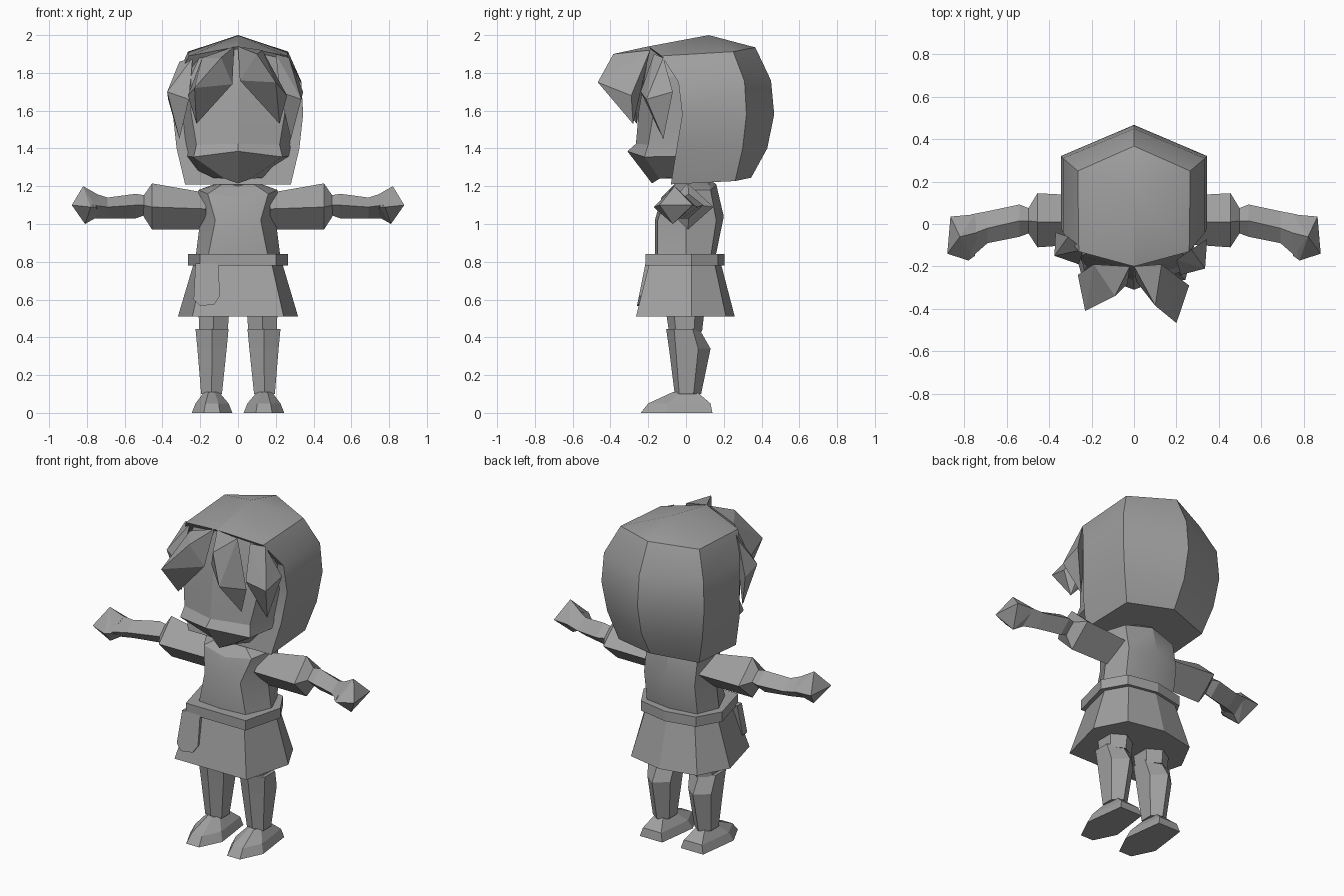
import bpy, bmesh, math
from mathutils import Vector

grey = bpy.data.materials.new("plain_grey")
grey.diffuse_color = (0.35, 0.35, 0.35, 1)


def finish(name, bm, smooth=0):
    bmesh.ops.remove_doubles(bm, verts=bm.verts, dist=0.0005)
    bmesh.ops.recalc_face_normals(bm, faces=bm.faces)
    me = bpy.data.meshes.new(name)
    bm.to_mesh(me)
    bm.free()
    me.materials.append(grey)
    if smooth:
        me.shade_smooth()
        me.set_sharp_from_angle(angle=math.radians(smooth))
    ob = bpy.data.objects.new(name, me)
    bpy.context.collection.objects.link(ob)
    return ob


def loft(name, rings, smooth=0):
    """Skin closed rings of equal length and cap both ends."""
    bm = bmesh.new()
    vs = [[bm.verts.new(p) for p in r] for r in rings]
    n = len(rings[0])
    for a, b in zip(vs, vs[1:]):
        for i in range(n):
            j = (i + 1) % n
            bm.faces.new((a[i], a[j], b[j], b[i]))
    bm.faces.new(vs[0])
    bm.faces.new(vs[-1])
    return finish(name, bm, smooth)


def hull(name, pts):
    """Faceted convex lump around a few corner points."""
    bm = bmesh.new()
    for p in pts:
        bm.verts.new(p)
    res = bmesh.ops.convex_hull(bm, input=bm.verts)
    loose = {g for g in res["geom_interior"] if isinstance(g, bmesh.types.BMVert)}
    bmesh.ops.delete(bm, geom=list(loose), context='VERTS')
    bmesh.ops.dissolve_limit(bm, angle_limit=0.03, verts=bm.verts, edges=bm.edges)
    return finish(name, bm)


def flip(rings):
    return [[(-x, y, z) for x, y, z in r] for r in rings]


def mirrored(half):
    """Complete a left-right symmetric ring given from front centre to back centre."""
    return half + [(-x, y, z) for x, y, z in reversed(half) if abs(x) > 1e-6]


# hair cap: open-fronted shell, each row = height, front edge, corner, back
rows = [
    (1.21, 0.28, -0.08, 0.27, 0.26, 0.345, 1.245),
    (1.40, 0.325, -0.05, 0.32, 0.30, 0.43, 1.40),
    (1.58, 0.345, -0.02, 0.345, 0.32, 0.467, 1.58),
    (1.75, 0.335, -0.04, 0.335, 0.31, 0.45, 1.76),
    (1.89, 0.26, -0.13, 0.265, 0.25, 0.367, 1.935),
]
rings = []
for z, fx, fy, cx, cy, by, bz in rows:
    yf = -0.2 if z > 1.8 else fy
    zf = 1.94 if z > 1.8 else z
    rings.append(mirrored([(0, yf, zf), (fx, fy, z), (cx, cy, (z + bz) / 2), (0, by, bz)]))
cap = loft("hair_cap", rings[:], 0)
bm = bmesh.new()
bm.from_mesh(cap.data)
# raise the crown to a point
bm.faces.ensure_lookup_table()
top = max(bm.faces, key=lambda f: f.calc_center_median().z)
bmesh.ops.poke(bm, faces=[top])["verts"][0].co = (0, 0.12, 2.0)
bmesh.ops.recalc_face_normals(bm, faces=bm.faces)
bm.to_mesh(cap.data)
bm.free()
cap.data.shade_smooth()
cap.data.set_sharp_from_angle(angle=math.radians(24))

# face with protruding lip and tapered jaw
loft("face", [mirrored(h) for h in (
    [(0, -0.18, 1.215), (0.07, -0.14, 1.24), (0.2, 0.0, 1.25), (0, 0.1, 1.24)],
    [(0, -0.31, 1.385), (0.235, -0.22, 1.355), (0.28, 0.0, 1.36), (0, 0.1, 1.36)],
    [(0, -0.265, 1.425), (0.22, -0.2, 1.42), (0.29, 0.0, 1.42), (0, 0.1, 1.42)],
    [(0, -0.25, 1.60), (0.25, -0.17, 1.60), (0.3, 0.0, 1.60), (0, 0.1, 1.60)],
    [(0, -0.22, 1.78), (0.25, -0.15, 1.78), (0.3, -0.02, 1.78), (0, 0.1, 1.78)],
    [(0, -0.19, 1.93), (0.2, -0.13, 1.89), (0.24, -0.04, 1.88), (0, 0.1, 1.92)])], 25)

# fringe and temple locks
hull("fringe_right", [(0.0, -0.2, 1.94), (0.13, -0.19, 1.92), (0.1, -0.385, 1.90),
                      (0.2, -0.467, 1.75), (0.26, -0.29, 1.68), (0.22, -0.28, 1.53),
                      (0.01, -0.27, 1.76)])
hull("fringe_left", [(-0.02, -0.2, 1.94), (-0.19, -0.19, 1.88), (-0.09, -0.34, 1.88),
                     (-0.23, -0.41, 1.72), (-0.265, -0.24, 1.68), (-0.22, -0.26, 1.53),
                     (-0.03, -0.28, 1.74)])
hull("temple_lock_right", [(0.2, -0.17, 1.90), (0.27, -0.12, 1.88), (0.22, -0.24, 1.70),
                           (0.335, -0.21, 1.66), (0.345, -0.07, 1.70), (0.28, -0.12, 1.45)])
hull("temple_lock_left", [(-0.24, -0.12, 1.88), (-0.31, -0.06, 1.86), (-0.375, -0.15, 1.70),
                          (-0.37, -0.04, 1.66), (-0.26, -0.19, 1.66), (-0.31, -0.1, 1.45)])

# tunic body with neck
loft("torso", [mirrored(h) for h in (
    [(0, -0.165, 0.82), (0.16, -0.15, 0.82), (0.225, 0.0, 0.82), (0.17, 0.13, 0.82), (0, 0.155, 0.82)],
    [(0, -0.165, 1.02), (0.12, -0.15, 1.02), (0.2, 0.0, 1.02), (0.17, 0.16, 1.02), (0, 0.2, 1.04)],
    [(0, -0.13, 1.14), (0.16, -0.1, 1.16), (0.21, 0.0, 1.18), (0.17, 0.13, 1.18), (0, 0.16, 1.21)],
    [(0, -0.06, 1.2), (0.07, -0.05, 1.22), (0.1, 0.03, 1.22), (0.07, 0.12, 1.22), (0, 0.14, 1.225)])], 25)


def waist_ring(w, f, b, z):
    """Seven-sided outline: flat front, pointed back."""
    return [(-0.76 * w, f, z), (0.76 * w, f, z), (w, 0.03, z), (0.7 * w, 0.82 * b, z),
            (0, b, z), (-0.7 * w, 0.82 * b, z), (-w, 0.03, z)]


loft("belt", [waist_ring(0.264, -0.215, 0.205, z) for z in (0.78, 0.84)])
loft("skirt", [waist_ring(0.318, -0.265, 0.258, 0.51), waist_ring(0.235, -0.195, 0.185, 0.79)])

# pouch hanging from the belt
hull("pouch", [(x, y + (z - 0.79) * 0.2, z) for y in (-0.215, -0.17)
               for x, z in ((-0.225, 0.79), (-0.105, 0.79), (-0.095, 0.62), (-0.125, 0.575),
                            (-0.2, 0.565), (-0.235, 0.60))])


def arm_ring(x, y0, y1, z0, z1, ym, zm):
    return [(x, y0, zm), (x, ym, z1), (x, y1, zm), (x, ym, z0)]


def leg_ring(z, x0, x1, y0, y1):
    m = (x0 + x1) / 2
    return [(m, y0, z), (x1, y0 * 0.6, z), (x1, y1 * 0.5, z),
            (m, y1, z), (x0, y1 * 0.5, z), (x0, y0 * 0.6, z)]


def foot_ring(z, x0, x1, y0, y1):
    w = x1 - x0
    return [(x0 + 0.3 * w, y0, z), (x1 - 0.3 * w, y0, z), (x1, y0 * 0.45, z),
            (x1 - 0.15 * w, y1, z), (x0 + 0.15 * w, y1, z), (x0, y0 * 0.45, z)]


sleeve = [arm_ring(0.17, -0.09, 0.13, 0.97, 1.165, 0.01, 1.08),
          arm_ring(0.455, -0.11, 0.145, 0.97, 1.215, 0.01, 1.09),
          arm_ring(0.50, -0.04, 0.07, 1.04, 1.15, 0.015, 1.10)]
forearm = [arm_ring(0.485, -0.04, 0.07, 1.05, 1.15, 0.015, 1.10),
           arm_ring(0.54, -0.06, 0.092, 1.03, 1.16, 0.015, 1.10),
           arm_ring(0.69, -0.09, 0.06, 1.03, 1.14, -0.02, 1.09),
           arm_ring(0.77, -0.16, 0.045, 1.03, 1.165, -0.05, 1.10)]
hand = [(0.75, -0.15, 1.09), (0.75, 0.045, 1.10), (0.74, -0.04, 1.155), (0.74, -0.04, 1.04),
        (0.82, -0.06, 1.20), (0.81, -0.07, 1.0), (0.88, -0.14, 1.10), (0.865, 0.035, 1.10),
        (0.78, -0.172, 1.09)]
thigh = [leg_ring(0.43, 0.055, 0.205, -0.09, 0.085), leg_ring(0.56, 0.045, 0.21, -0.11, 0.10)]
shin = [leg_ring(0.10, 0.085, 0.195, -0.06, 0.08), leg_ring(0.34, 0.06, 0.215, -0.09, 0.13),
        leg_ring(0.445, 0.05, 0.225, -0.105, 0.07)]
foot = [foot_ring(0.0, 0.03, 0.245, -0.24, 0.14), foot_ring(0.05, 0.05, 0.225, -0.2, 0.13),
        foot_ring(0.11, 0.10, 0.18, -0.07, 0.06)]

# paired limbs
for side, fn in (("right", lambda r: r), ("left", flip)):
    for part, rings in (("sleeve", sleeve), ("forearm", forearm), ("thigh", thigh),
                        ("shin", shin), ("foot", foot)):
        loft(f"{part}_{side}", fn(rings))
    hull(f"hand_{side}", fn([hand])[0])
